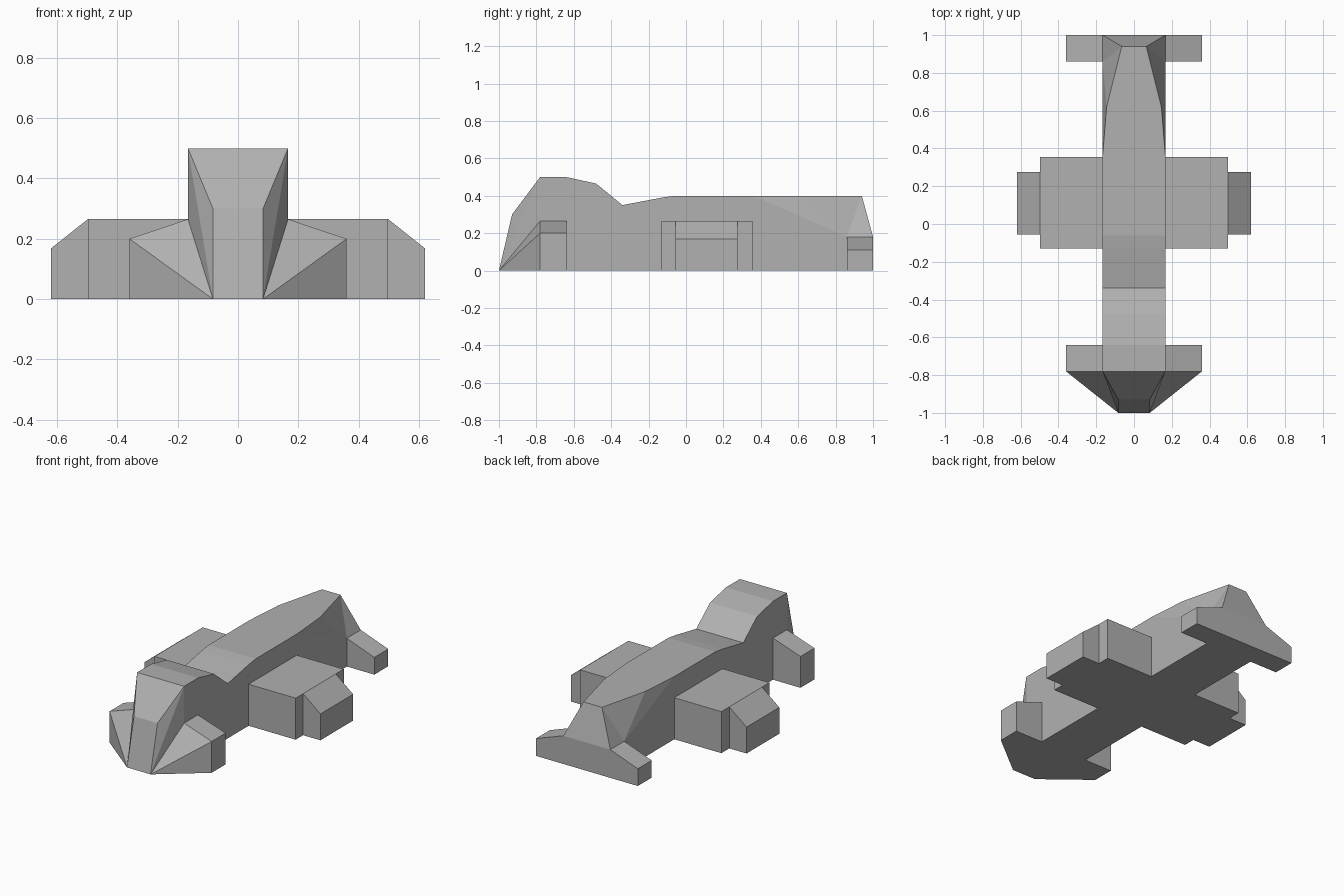
import bpy, bmesh

if "Cube" in bpy.data.objects:
    bpy.data.objects.remove(bpy.data.objects["Cube"])

W = 0.166  # half width of the body

# Dark grey used on every part
grey = bpy.data.materials.new("dark_grey")
grey.diffuse_color = (0.44, 0.44, 0.44, 1)
grey.use_nodes = True
grey.node_tree.nodes["Principled BSDF"].inputs["Base Color"].default_value = grey.diffuse_color


def finish(name, bm, mirror):
    bmesh.ops.recalc_face_normals(bm, faces=bm.faces)
    mesh = bpy.data.meshes.new(name)
    bm.to_mesh(mesh)
    bm.free()
    mesh.materials.append(grey)
    obj = bpy.data.objects.new(name, mesh)
    bpy.context.collection.objects.link(obj)
    if mirror:
        obj.modifiers.new("Mirror", 'MIRROR').use_axis[0] = True
    return obj


def prism(name, start, end, mirror=False):
    """Closed solid between two matching outlines."""
    bm = bmesh.new()
    a = [bm.verts.new(p) for p in start]
    b = [bm.verts.new(p) for p in end]
    n = len(a)
    bm.faces.new(a)
    bm.faces.new(b[::-1])
    for i in range(n):
        j = (i + 1) % n
        bm.faces.new((a[i], b[i], b[j], a[j]))
    return finish(name, bm, mirror)


def hull(name, points, mirror=False):
    """Faceted convex solid around a few corner points."""
    bm = bmesh.new()
    for p in points:
        bm.verts.new(p)
    bmesh.ops.convex_hull(bm, input=bm.verts)
    bmesh.ops.dissolve_limit(bm, angle_limit=0.005, verts=bm.verts, edges=bm.edges)
    return finish(name, bm, mirror)


def side_block(name, profile, y0, y1):
    """Front-view outline (x, z) extruded along y, on both sides."""
    return prism(name, [(x, y0, z) for x, z in profile],
                 [(x, y1, z) for x, z in profile], True)


# Main body: side outline extruded across the width
outline = [(-0.78, 0), (-0.78, 0.5), (-0.64, 0.5), (-0.48, 0.465), (-0.34, 0.35),
           (-0.13, 0.39), (-0.06, 0.4), (0.36, 0.4), (0.36, 0)]
prism("main_body", [(-W, y, z) for y, z in outline], [(W, y, z) for y, z in outline])

# Tapered nose with a narrow front panel
nose = [(0.083, -1, 0), (0.083, -0.93, 0.3), (W, -0.78, 0), (W, -0.78, 0.5)]
hull("nose", [(s * x, y, z) for s in (-1, 1) for x, y, z in nose])

# Tail: roof narrows towards the back above straight lower sides
half = [(W, 0.36, 0), (W, 0.36, 0.4), (0.145, 0.62, 0.4), (0.065, 0.94, 0.4),
        (W, 0.86, 0.18), (W, 1, 0.18), (W, 1, 0)]
bm = bmesh.new()
r = [bm.verts.new(p) for p in half]
l = [bm.verts.new((-x, y, z)) for x, y, z in half]
for v in (r, l):
    for ids in ((0, 1, 4, 5, 6), (1, 2, 4), (2, 3, 4), (3, 5, 4)):
        bm.faces.new([v[i] for i in ids])
for i, j in ((0, 1), (1, 2), (2, 3), (3, 5), (5, 6), (6, 0)):
    bm.faces.new((r[i], r[j], l[j], l[i]))
finish("tail", bm, False)

# Front fenders with pointed fronts running to the nose tip
fender = [(W, 0), (W, 0.265), (0.36, 0.2), (0.36, 0)]
hull("front_fenders", [(x, y, z) for y in (-0.78, -0.64) for x, z in fender]
     + [(0.083, -1, 0)], True)

# Side pods and their sloped outer blocks
side_block("side_pods", [(W, 0), (W, 0.265), (0.498, 0.265), (0.498, 0)], -0.13, 0.355)
side_block("outer_pods", [(0.498, 0), (0.498, 0.265), (0.62, 0.168), (0.62, 0)], -0.055, 0.275)

# Rear wing tips
side_block("rear_wings", [(W, 0), (W, 0.18), (0.36, 0.11), (0.36, 0)], 0.86, 1.0)
